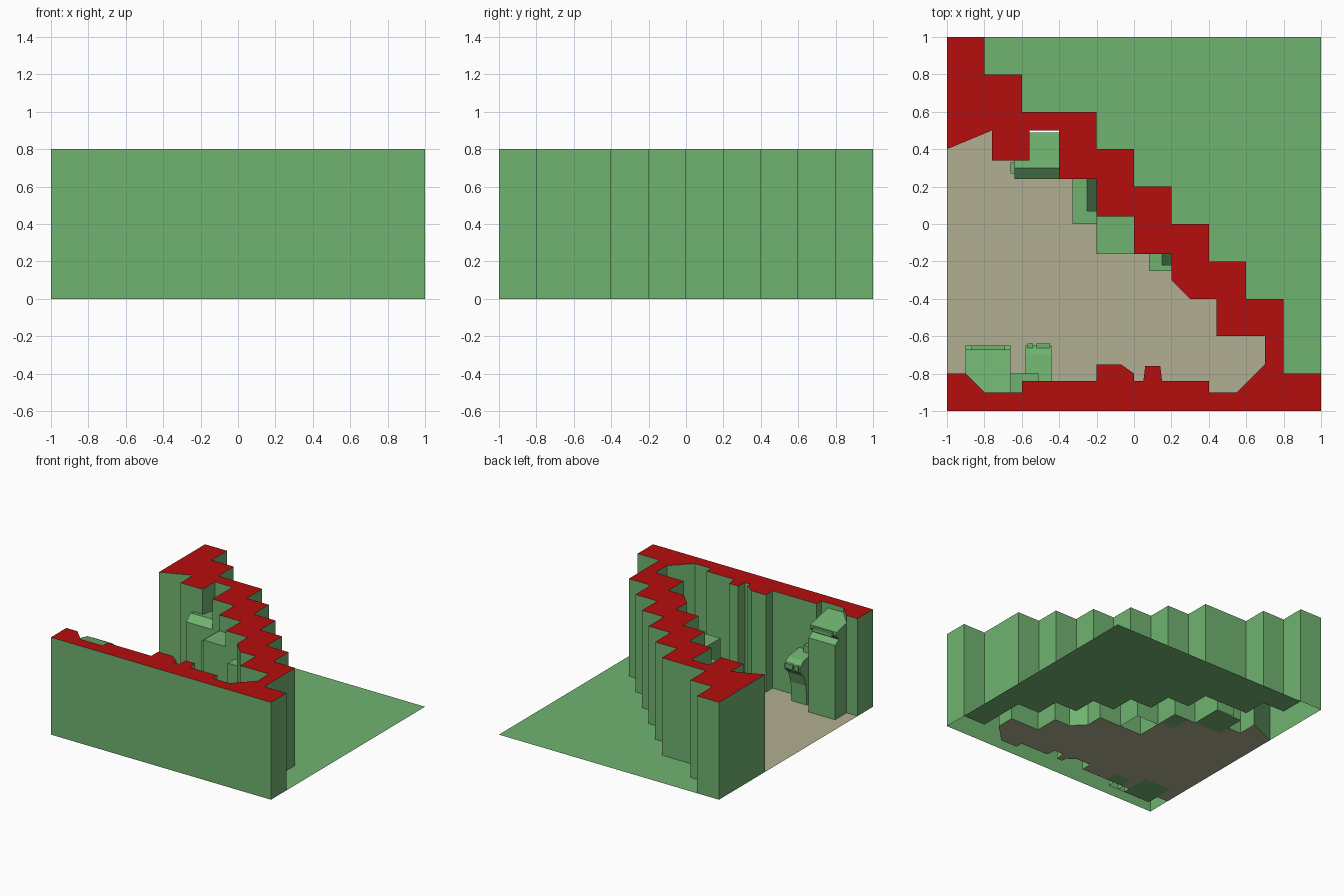
import bpy
import bmesh

cube = bpy.data.objects.get("Cube")
if cube:
    bpy.data.objects.remove(cube, do_unlink=True)


def make_material(name, rgb):
    mat = bpy.data.materials.new(name)
    color = (*rgb, 1.0)
    mat.diffuse_color = color
    mat.use_nodes = True
    for node in mat.node_tree.nodes:
        if node.type == "BSDF_PRINCIPLED":
            node.inputs["Base Color"].default_value = color
    return mat


green = make_material("leaf green", (0.16, 0.45, 0.16))
red = make_material("cap red", (0.47, 0.004, 0.004))
sand = make_material("floor sand", (0.45, 0.43, 0.29))


def finish(name, bm, materials):
    mesh = bpy.data.meshes.new(name)
    bm.to_mesh(mesh)
    bm.free()
    obj = bpy.data.objects.new(name, mesh)
    bpy.context.collection.objects.link(obj)
    for mat in materials:
        mesh.materials.append(mat)
    return obj


def sheet(name, points, mat):
    """Flat upward-facing polygon on the ground."""
    bm = bmesh.new()
    face = bm.faces.new([bm.verts.new((x, y, 0)) for x, y in points])
    face.normal_update()
    if face.normal.z < 0:
        face.normal_flip()
    return finish(name, bm, [mat])


def loft(name, rings, materials=(green,), top_index=0):
    """Skin between equal-length rings, close the top, leave the base open."""
    bm = bmesh.new()
    loops = [[bm.verts.new(p) for p in ring] for ring in rings]
    count = len(loops[0])
    for low, high in zip(loops, loops[1:]):
        for i in range(count):
            j = (i + 1) % count
            bm.faces.new((low[i], low[j], high[j], high[i]))
    bm.faces.new(loops[-1]).material_index = top_index
    return finish(name, bm, materials)


def profile_solid(name, profile, axis, start, end):
    """Extrude a side profile (depth, height) along x or y."""
    bm = bmesh.new()

    def place(d, z, w):
        return (w, d, z) if axis == "x" else (d, w, z)

    a = [bm.verts.new(place(d, z, start)) for d, z in profile]
    b = [bm.verts.new(place(d, z, end)) for d, z in profile]
    bm.faces.new(a)
    bm.faces.new(b)
    for i in range(len(a)):
        j = (i + 1) % len(a)
        bm.faces.new((a[i], a[j], b[j], b[i]))
    bmesh.ops.recalc_face_normals(bm, faces=bm.faces)
    return finish(name, bm, [green])


def box(name, x0, x1, y0, y1, height):
    corners = [(x0, y0), (x1, y0), (x1, y1), (x0, y1)]
    return loft(name, [[(x, y, z) for x, y in corners] for z in (0, height)])


# Stepped outer edge, from the back corner down to the front corner
stairs = [(-.8, 1), (-.8, .8), (-.6, .8), (-.6, .6)]
for i in range(5):
    x, y = -.2 + .2 * i, .6 - .2 * i
    stairs += [(x, y), (x, y - .2)]
stairs += [(.8, -.4), (.8, -.8), (1, -.8)]

# Inner edge along the front wall and around the far nook
front_edge = [(-.6, -.84), (-.2, -.84), (-.2, -.75), (-.07, -.75), (0, -.8), (0, -.84),
              (.05, -.84), (.06, -.76), (.14, -.76), (.15, -.84), (.4, -.84), (.4, -.9),
              (.55, -.9), (.7, -.75), (.7, -.6), (.44, -.6), (.44, -.4), (.3, -.4),
              (.2, -.3), (.2, -.16)]
start_edge = [(-1, -.8), (-.9, -.8), (-.8, -.9), (-.6, -.9)]
back_edge = [(0, -.16), (0, .04), (-.2, .04), (-.2, .24), (-.4, .24), (-.4, .5), (-.56, .5), (-.56, .34)]
end_edge = [(-.76, .34), (-.76, .5), (-1, .4)]

outline = [(-1, 1)] + stairs + [(1, -1), (-1, -1)] + start_edge + front_edge + back_edge + end_edge
outline.reverse()
loft("wall", [[(x, y, z) for x, y in outline] for z in (0, .8)], (green, red), 1)

# Ground outside and floor inside
sheet("outer_ground", stairs + [(1, 1)], green)
sheet("inner_floor",
      [(-1, -.8), (-.9, -.8), (-.9, -.65), (-.66, -.65), (-.66, -.84)] + front_edge
      + [(-.2, -.16), (-.2, .24), (-.64, .24), (-.64, .34)] + end_edge, sand)

# Tall cabinet in the front corner, with an undercut hood
cabinet = [(-.9, 0), (-.65, 0), (-.65, .61), (-.7, .64), (-.67, .68), (-.67, .71), (-.9, .76)]
profile_solid("tall_cabinet", cabinet, "x", -.9, -.66)
lip = [(-.87, -.67), (-.69, -.67), (-.69, -.65), (-.87, -.65)]
loft("cabinet_hood_lip", [[(x, y, z) for x, y in lip] for z in (.67, .7)])

# Low leaning stand with two prongs, and the shelf joining it to the cabinet
stand = [(-.84, 0), (-.74, 0), (-.73, .16), (-.7, .25), (-.65, .3), (-.65, .34), (-.7, .38), (-.84, .4)]
profile_solid("leaning_stand", stand, "x", -.58, -.44)
for side, x0, x1 in (("right", -.57, -.54), ("left", -.52, -.45)):
    box_points = [(x0, -.7), (x1, -.7), (x1, -.64), (x0, -.64)]
    loft(side + "_prong", [[(x, y, z) for x, y in box_points] for z in (.31, .35)])
box("corner_shelf", -.66, -.51, -.9, -.8, .45)

# Ledges and consoles along the stepped wall
profile_solid("alcove_ledge", [(.24, 0), (.49, 0), (.49, .57), (.3, .6), (.24, .55)], "x", -.64, -.4)
box("alcove_side_strip", -.66, -.64, .27, .33, .52)
box("middle_ledge", -.2, 0, -.16, .04, .67)
for name, x0, x1, x2, y0, y1, y2, height in (
        ("large_console", -.33, -.25, -.2, 0, .07, .24, .57),
        ("small_console", .08, .15, .2, -.25, -.22, -.16, .59)):
    box(name + "_front", x0, x2, y0, y1, height)
    sloped = [(x0, 0), (x2, 0), (x2, height - .1), (x1, height), (x0, height)]
    profile_solid(name + "_back", sloped, "y", y1, y2)
